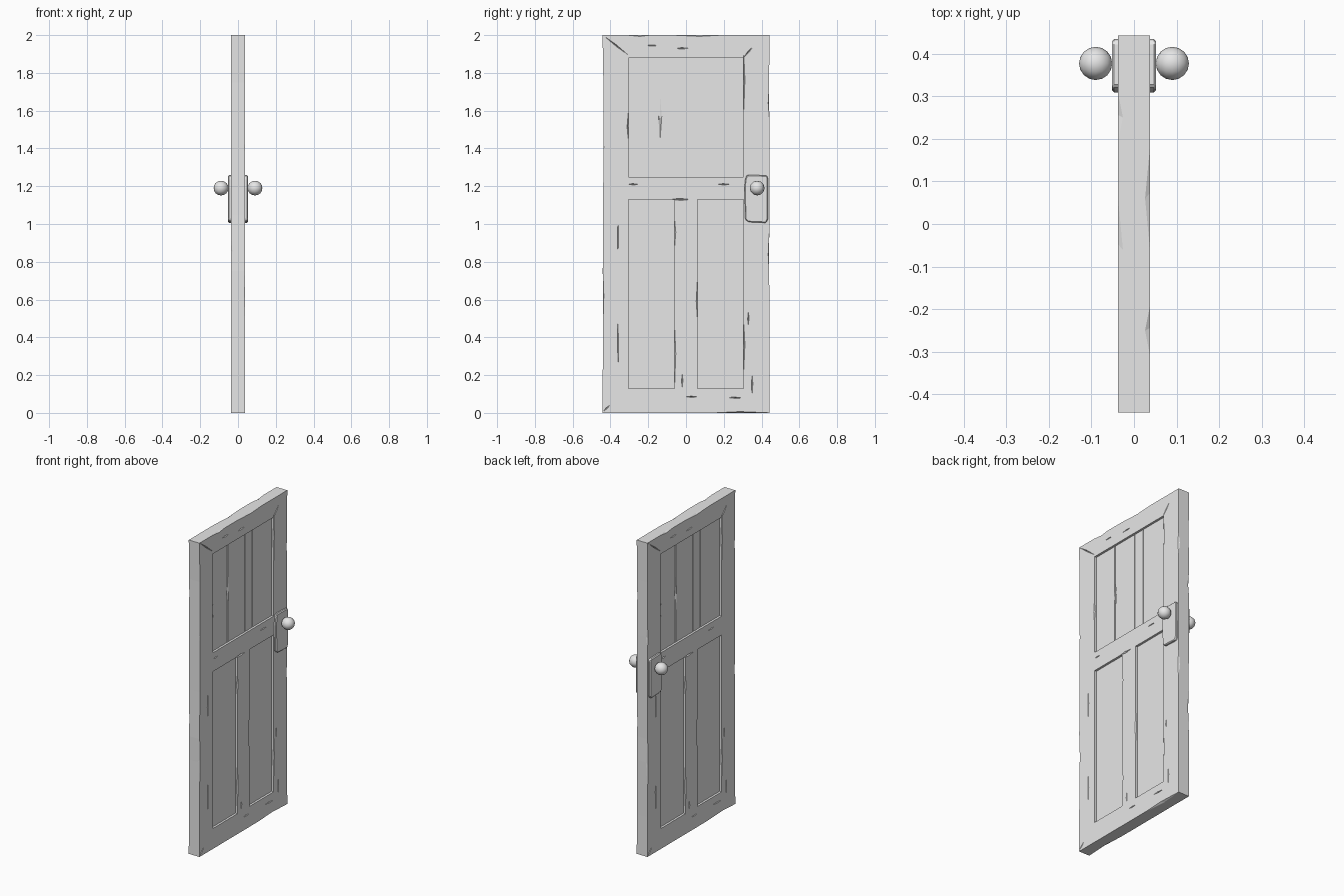
import bpy, bmesh, math, random
from mathutils import Matrix, Vector

random.seed(4)
if "Cube" in bpy.data.objects:
    bpy.data.objects.remove(bpy.data.objects["Cube"])

grey = bpy.data.materials.new("plain_grey")
grey.use_nodes = True
colour = (0.8, 0.8, 0.8, 1)
grey.diffuse_color = colour
grey.node_tree.nodes["Principled BSDF"].inputs["Base Color"].default_value = colour

FACE = 0.038      # half thickness of the frame
PANEL = 0.024     # half thickness of the sunken panels
SIDE = 0.442      # half width of the door


def finish(name, bm, helper=False):
    bmesh.ops.recalc_face_normals(bm, faces=bm.faces)
    mesh = bpy.data.meshes.new(name)
    bm.to_mesh(mesh)
    bm.free()
    mesh.materials.append(grey)
    obj = bpy.data.objects.new(name, mesh)
    bpy.context.collection.objects.link(obj)
    if helper:
        obj.hide_render = True
        obj.hide_viewport = True
    return obj


def box(bm, low, high):
    low, high = Vector(low), Vector(high)
    matrix = Matrix.Translation((low + high) / 2) @ Matrix.Diagonal((*(high - low), 1))
    bmesh.ops.create_cube(bm, size=1, matrix=matrix)


def sliver(bm, at, length, tilt=0, width=0.004, depth=0.007):
    """Long thin diamond used to carve cracks and worn edges."""
    turn = Matrix.Rotation(math.radians(tilt), 4, "X")
    place = Matrix.Translation(at) @ turn @ Matrix.Diagonal((depth, width, length / 2, 1))
    ring = [bm.verts.new(place @ Vector(p)) for p in ((1, 0, 0), (0, 1, .1), (-1, 0, 0), (0, -1, -.1))]
    ends = [bm.verts.new(place @ Vector((0, 0, s))) for s in (1, -1)]
    for i in range(4):
        for end in ends:
            bm.faces.new((ring[i], ring[(i + 1) % 4], end))


def prism(bm, outline, x0, x1):
    verts = [bm.verts.new((x0, y, z)) for y, z in outline]
    face = bm.faces.new(verts)
    out = bmesh.ops.extrude_face_region(bm, geom=[face])
    moved = [v for v in out["geom"] if isinstance(v, bmesh.types.BMVert)]
    bmesh.ops.translate(bm, verts=moved, vec=(x1 - x0, 0, 0))


# Slab with slightly uneven long sides
def worn_side(y, heights):
    return [(y - math.copysign(random.uniform(0, 0.005), y), z) for z in heights]


levels = [0.25, 0.6, 0.75, 1.05, 1.4, 1.75]
outline = [(-SIDE, 0), (SIDE, 0)] + worn_side(SIDE, levels)
outline += [(SIDE, 2), (-SIDE, 2)] + worn_side(-SIDE, levels[::-1])
bm = bmesh.new()
prism(bm, outline, -FACE, FACE)
door = finish("door_slab", bm)

# Sunken panels: one wide upper, two lower, on both faces
recess, detail = bmesh.new(), bmesh.new()
openings = [(-0.305, 0.305, 1.25, 1.88), (-0.305, -0.06, 0.13, 1.13), (0.06, 0.305, 0.13, 1.13)]
# Cracks as y, z, length, tilt
cracks = [
    (-.36, .93, .18, 0), (-.36, .37, .22, 1), (.35, .15, .11, 0), (-.02, .17, .07, 0),
    (.03, .085, .06, 90), (.26, .08, .08, 88), (-.28, 1.21, .05, 90), (.2, 1.21, .06, 90),
    (-.02, 1.93, .07, 92), (-.18, 1.945, .06, 90), (-.37, 1.945, .16, 52), (.33, 1.91, .08, -40),
    (.33, .5, .07, 0), (-.42, .025, .05, -45),
]
# Worn spots along the panel borders
border_wear = [
    (-.306, 1.52, .14, 0), (.306, 1.75, .3, 0), (.306, .35, .25, 0), (-.06, .3, .3, 0),
    (.06, .6, .2, 0), (-.06, .95, .14, 0), (-.03, 1.13, .1, 90),
]
# Chips on the outer edges
edge_wear = [
    (-SIDE, .6, .4, 0), (SIDE, .85, .25, 0), (-SIDE, 1.4, .15, 0), (SIDE, 1.65, .2, 0),
    (.3, 0, .3, 90), (.06, 2, .25, 90), (-.25, 2, .12, 90),
]
for side in (1, -1):
    # The second face is the first one turned half way round
    for y0, y1, z0, z1 in openings:
        box(recess, (min(side * PANEL, side * 0.1), y0, z0), (max(side * PANEL, side * 0.1), y1, z1))
    for y in (-0.14, 0.035, 0.11):
        box(detail, (side * PANEL - 0.006, side * y - 0.003, 1.252),
            (side * PANEL + 0.006, side * y + 0.003, 1.878))
    sliver(detail, (side * PANEL, side * -0.137, 1.56), 0.22, width=0.009, depth=0.006)
    for y, z, length, tilt in cracks:
        sliver(detail, (side * FACE, side * y, z), length, side * tilt)
    for y, z, length, tilt in border_wear:
        sliver(detail, (side * FACE, side * y, z), length, side * tilt, width=0.006)
    for y, z, length, tilt in edge_wear:
        sliver(detail, (side * FACE, side * y, z), length, side * tilt, width=0.007, depth=0.012)

for name, cutter in (("panel_cutter", recess), ("wear_cutter", detail)):
    mod = door.modifiers.new(name, "BOOLEAN")
    mod.operation = "DIFFERENCE"
    mod.solver = "EXACT"
    mod.use_self = True
    mod.object = finish(name, cutter, helper=True)

# Lock plates and round knobs on both faces
plate = [(.322, 1.26), (.427, 1.257), (.434, 1.245), (.433, 1.025), (.424, 1.006),
         (.33, 1.01), (.313, 1.025), (.309, 1.19), (.313, 1.235)]
for side, word in ((1, "left"), (-1, "right")):
    bm = bmesh.new()
    prism(bm, plate, side * (PANEL + 0.001), side * 0.052)
    obj = finish(word + "_lock_plate", bm)
    bevel = obj.modifiers.new("soft_edge", "BEVEL")
    bevel.width = 0.005
    bevel.segments = 1

    bm = bmesh.new()
    spin = Matrix.Translation((side * 0.09, 0.377, 1.19)) @ Matrix.Rotation(math.pi / 2, 4, "Y")
    bmesh.ops.create_uvsphere(bm, u_segments=12, v_segments=8, radius=0.039, matrix=spin)
    for f in bm.faces:
        f.smooth = True
    finish(word + "_knob", bm)
